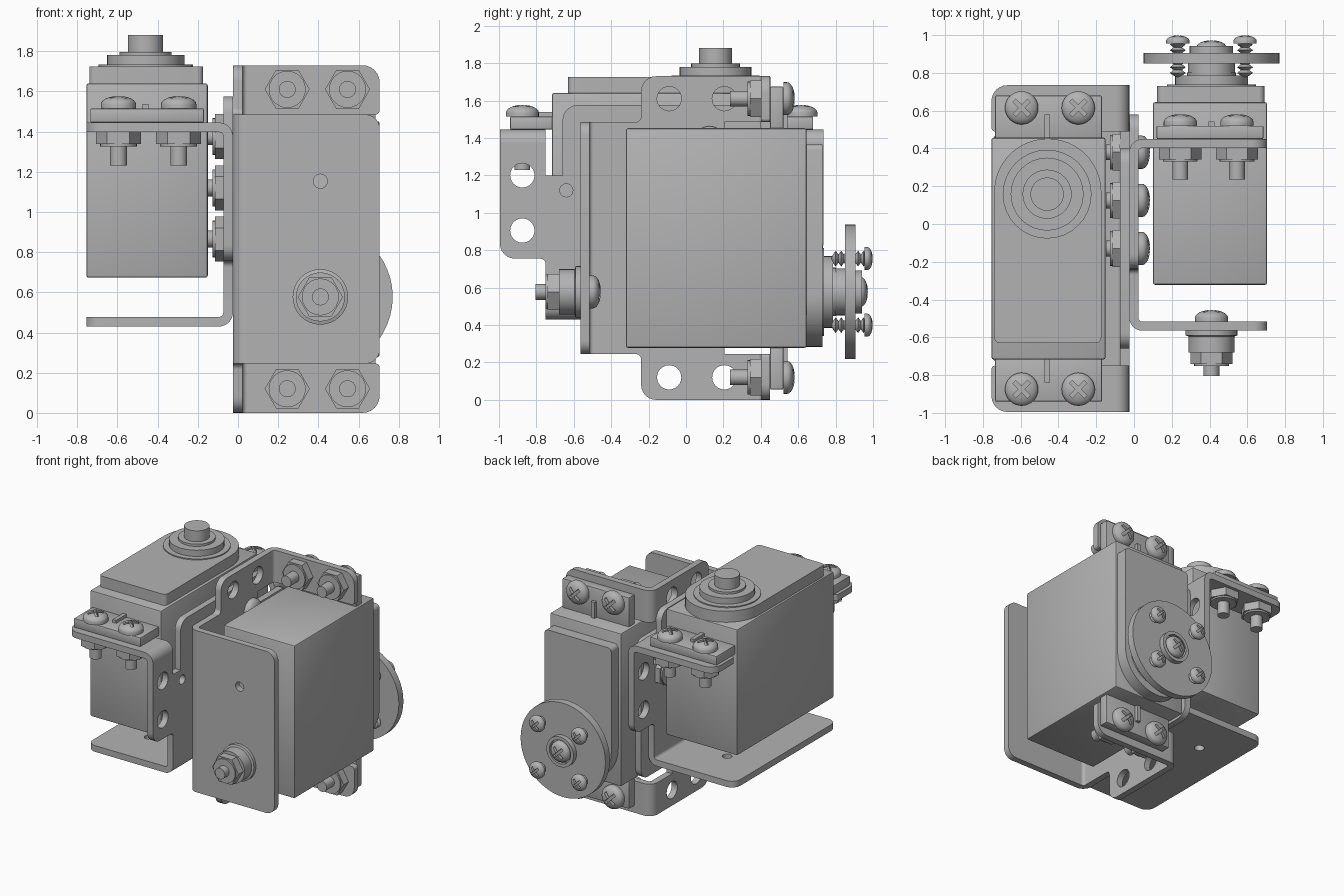
import bpy, bmesh
from math import sin, cos, pi
from mathutils import Matrix, Vector

cube = bpy.data.objects.get("Cube")
if cube:
    bpy.data.objects.remove(cube)

metal = bpy.data.materials.new("plain grey")
metal.use_nodes = True
GREY = (0.45, 0.45, 0.45, 1)
metal.diffuse_color = GREY
metal.node_tree.nodes["Principled BSDF"].inputs["Base Color"].default_value = GREY

parts = []
T = Matrix.Translation


def axes(x, y, z, origin=(0, 0, 0)):
    """Matrix whose columns are the given axes."""
    m = Matrix((x, y, z)).transposed().to_4x4()
    return T(origin) @ m


U, V, W = (1, 0, 0), (0, 1, 0), (0, 0, 1)
FLAT, SIDE, SECTION = axes(U, V, W), axes(V, W, U), axes(W, U, V)


def add(name, bm, matrix):
    """Turn a bmesh into a placed, outward-facing object."""
    bm.transform(matrix)
    bmesh.ops.recalc_face_normals(bm, faces=bm.faces)
    mesh = bpy.data.meshes.new(name)
    bm.to_mesh(mesh)
    bm.free()
    mesh.materials.append(metal)
    obj = bpy.data.objects.new(name, mesh)
    bpy.context.collection.objects.link(obj)
    parts.append(obj)
    return obj


def evaluated(obj):
    """Return the final mesh of a helper object and delete the helper."""
    deps = bpy.context.evaluated_depsgraph_get()
    mesh = bpy.data.meshes.new_from_object(obj.evaluated_get(deps))
    bpy.data.objects.remove(obj)
    return mesh


def rounded(corners):
    """Fillet the right-angled corners (x, y, radius)."""
    pts = []
    for i, (x, y, r) in enumerate(corners):
        p = Vector((x, y))
        if not r:
            pts.append(p)
            continue
        a = (Vector(corners[i - 1][:2]) - p).normalized()
        b = (Vector(corners[(i + 1) % len(corners)][:2]) - p).normalized()
        steps = 6 if r < 0.2 else 16
        for k in range(steps + 1):
            t = k / steps * pi / 2
            pts.append(p + r * (a * (1 - sin(t)) + b * (1 - cos(t))))
    return pts


def plate(name, outline, holes, plane, frame, low, high):
    """Extruded sheet with round holes."""
    curve = bpy.data.curves.new(name, "CURVE")
    curve.dimensions = "2D"
    curve.fill_mode = "BOTH"
    curve.extrude = (high - low) / 2
    loops = [outline]
    for x, y, r in holes:
        loops.append([(x + r * cos(k * pi / 12), y + r * sin(k * pi / 12)) for k in range(24)])
    for loop in loops:
        spline = curve.splines.new("POLY")
        spline.points.add(len(loop) - 1)
        for point, co in zip(spline.points, loop):
            point.co = (co[0], co[1], 0, 1)
        spline.use_cyclic_u = True
    helper = bpy.data.objects.new(name, curve)
    bpy.context.collection.objects.link(helper)
    bm = bmesh.new()
    bm.from_mesh(evaluated(helper))
    bmesh.ops.remove_doubles(bm, verts=bm.verts, dist=1e-5)
    return add(name, bm, frame @ plane @ T((0, 0, (low + high) / 2)))


def lathe(name, profile, matrix, sides=32):
    """Spin (radius, height) points round the local z axis."""
    bm = bmesh.new()
    verts = [bm.verts.new((r, 0, h)) for r, h in profile]
    edges = [bm.edges.new(pair) for pair in zip(verts, verts[1:])]
    bmesh.ops.spin(bm, geom=verts + edges, cent=(0, 0, 0), axis=W, angle=2 * pi, steps=sides)
    bmesh.ops.remove_doubles(bm, verts=bm.verts, dist=1e-5)
    return add(name, bm, matrix)


def rod(name, r, low, high, matrix, sides=24):
    return lathe(name, [(0, low), (r, low), (r, high), (0, high)], matrix, sides)


def box(name, low, high, matrix, bevel=0.0):
    bm = bmesh.new()
    low, high = Vector(low), Vector(high)
    bmesh.ops.create_cube(bm, size=1, matrix=T((low + high) / 2) @ Matrix.Diagonal((high - low).to_4d()))
    if bevel:
        bmesh.ops.bevel(bm, geom=bm.edges[:], offset=bevel, segments=2, affect="EDGES", profile=0.5)
    return add(name, bm, matrix)


# Domed screw head with a cross recess, made once and shared
dome = [(0, 0), (0.088, 0), (0.088, 0.02)]
dome += [(0.088 * cos(t * pi / 12), 0.02 + 0.042 * sin(t * pi / 12)) for t in range(1, 6)] + [(0, 0.062)]
master = lathe("screw_head_master", dome, Matrix())
cutters = [box("cross_cutter", (-a, -b, 0.032), (a, b, 0.1), Matrix.Rotation(pi / 4, 4, "Z"))
           for a, b in ((0.055, 0.011), (0.011, 0.055))]
for cutter in cutters:
    cutter.hide_render = True
    mod = master.modifiers.new("cross", "BOOLEAN")
    mod.operation, mod.object, mod.solver = "DIFFERENCE", cutter, "EXACT"
bpy.context.view_layer.update()
head_mesh = evaluated(master)
for cutter in cutters:
    bpy.data.objects.remove(cutter)
parts.clear()


def screw_head(name, matrix, size=1.0):
    bm = bmesh.new()
    bm.from_mesh(head_mesh)
    return add(name, bm, matrix @ Matrix.Scale(size, 4))


def nut(name, low, high, matrix):
    c = 0.012
    rod(name, 0.112, low + c, high, matrix, 6)
    rod(name + "_face", 0.092, low, low + c, matrix)


def bolt(name, matrix, nut_top, nut_low, tip):
    screw_head(name + "_head", matrix)
    rod(name + "_shank", 0.042, tip, 0.01, matrix)
    nut(name + "_nut", nut_low, nut_top, matrix)


THICK, BEND, DEPTH, LONG = 0.048, 0.07, 1.015, 0.73
SHAFT = (0.435, 0.288)


def bracket(name, frame):
    # Side plate: raised centre tab, two ears and a narrower foot
    half = [(0.53, 0.13, 0.08), (0.53, -0.245, 0), (0.62, -0.245, 0), (0.62, -BEND, 0),
            (0.865, -BEND, 0), (0.865, -0.69, 0.08), (0.62, -0.69, 0.03), (0.62, BEND - DEPTH, 0)]
    outline = half + [(-v, w, r) for v, w, r in reversed(half)]
    holes = [(s * 0.745, w, 0.065) for s in (-1, 1) for w in (-0.245, -0.54)]
    holes += [(s * 0.51, -0.325, 0.035) for s in (-1, 1)]
    plate(name + "_side_plate", rounded(outline), holes, SIDE, frame, 0, THICK)

    # Folded ears and foot with their bends
    arc = [(r, k * pi / 16) for r, ks in ((BEND, range(9)), (BEND - THICK, range(8, -1, -1))) for k in ks]
    top = [(-BEND + r * cos(t), BEND - r * sin(t)) for r, t in arc]
    for s, side in ((-1, "rear"), (1, "shaft")):
        a, b = sorted((s * 0.62, s * 0.865))
        near, far = s * 0.62, s * 0.865
        ear = [(BEND, near, 0), (LONG, near, 0.02), (LONG, far, 0.085), (BEND, far, 0)]
        plate(f"{name}_{side}_ear", rounded(ear), [], FLAT, frame, -THICK, 0)
        plate(f"{name}_{side}_ear_bend", top, [], SECTION, frame, a, b)
    foot = [(BEND, -0.62, 0), (LONG, -0.62, 0.07), (LONG, 0.62, 0.07), (BEND, 0.62, 0)]
    holes = [(SHAFT[0], s * SHAFT[1], 0.035) for s in (-1, 1)]
    plate(name + "_foot", rounded(foot), holes, FLAT, frame, -DEPTH, THICK - DEPTH)
    plate(name + "_foot_bend", [(-DEPTH - w, u) for w, u in top], [], SECTION, frame, -0.62, 0.62)


def servo(name, frame):
    # Case, mounting lugs with ribs, rounded lid
    box(name + "_case", (0.125, -0.587, -0.772), (0.73, 0.587, 0.195), frame, 0.012)
    for s in (-1, 1):
        a, b = sorted((s * 0.57, s * 0.81))
        box(name + "_lug", (0.145, a, 0), (0.71, b, 0.07), frame, 0.006)
        a, b = sorted((s * 0.58, s * 0.71))
        box(name + "_lug_rib", (0.42, a, 0.06), (0.45, b, 0.093), frame)
        for u in (0.27, 0.57):
            bolt(name + "_mount_screw", frame @ T((u, s * 0.745, 0.07)), -0.118, -0.19, -0.285)
    lid = [(0.148, -0.5, 0.03), (0.715, -0.5, 0.03), (0.715, 0.582, 0.283), (0.148, 0.582, 0.283)]
    plate(name + "_lid", rounded(lid), [], FLAT, frame, 0.19, 0.28)
    # Stepped collar and output shaft
    lathe(name + "_shaft", [(0, 0.27), (0.235, 0.27), (0.235, 0.288), (0.193, 0.288), (0.193, 0.335),
                            (0.13, 0.335), (0.13, 0.352), (0.088, 0.352), (0.088, 0.435), (0, 0.435)],
          frame @ T((*SHAFT, 0)))


upright = axes((-1, 0, 0), V, W, (-0.025, -0.13, 1.445))
sideways = axes(U, (0, 0, -1), V, (-0.025, 0.45, 0.865))
for label, frame in (("right", upright), ("left", sideways)):
    bracket(label + "_bracket", frame)
    servo(label + "_servo", frame)

# Round horn with hub and four self-tapping screws
hub = sideways @ T((*SHAFT, 0))
lathe("horn_disc", [(0, 0.35), (0.125, 0.35), (0.125, 0.4), (0.36, 0.4), (0.36, 0.455),
                    (0.115, 0.455), (0.115, 0.492), (0.09, 0.492), (0.09, 0.465), (0, 0.465)], hub, 48)
screw_head("horn_centre_screw", hub @ T((0, 0, 0.467)), 0.9)
for x in (-0.178, 0.178):
    for y in (-0.178, 0.178):
        spot = hub @ T((x, y, 0))
        screw_head("horn_screw_head", spot @ T((0, 0, 0.505)), 0.7)
        thread = [(0, 0.325), (0.02, 0.335)]
        for k in range(6):
            thread += [(0.022, 0.335 + k * 0.03), (0.042, 0.35 + k * 0.03)]
        lathe("horn_screw_thread", thread + [(0.025, 0.51), (0, 0.51)], spot, 16)

# Pivot bolt with stepped bushing on the left bracket foot
lathe("pivot_bushing", [(0, -1.01), (0.138, -1.01), (0.138, -1.04), (0.122, -1.045), (0.122, -1.13), (0, -1.13)], hub)
bolt("pivot_bolt", hub @ T((0, 0, THICK - DEPTH)), -0.163, -0.235, -0.288)

# Four bolts joining the brackets back to back
to_x = Matrix.Rotation(pi / 2, 4, "Y")
for dy, dz in ((0, 1), (0, -1), (1, 0), (-1, 0)):
    bolt("joining_bolt", T((THICK - 0.025, 0.125 + dy * 0.255, 1.12 + dz * 0.255)) @ to_x, -0.096, -0.15, -0.172)

# Smooth rounded surfaces, keep hard edges
bpy.ops.object.select_all(action="DESELECT")
for obj in parts:
    obj.select_set(True)
bpy.context.view_layer.objects.active = parts[0]
bpy.ops.object.shade_smooth_by_angle(angle=pi / 6)
